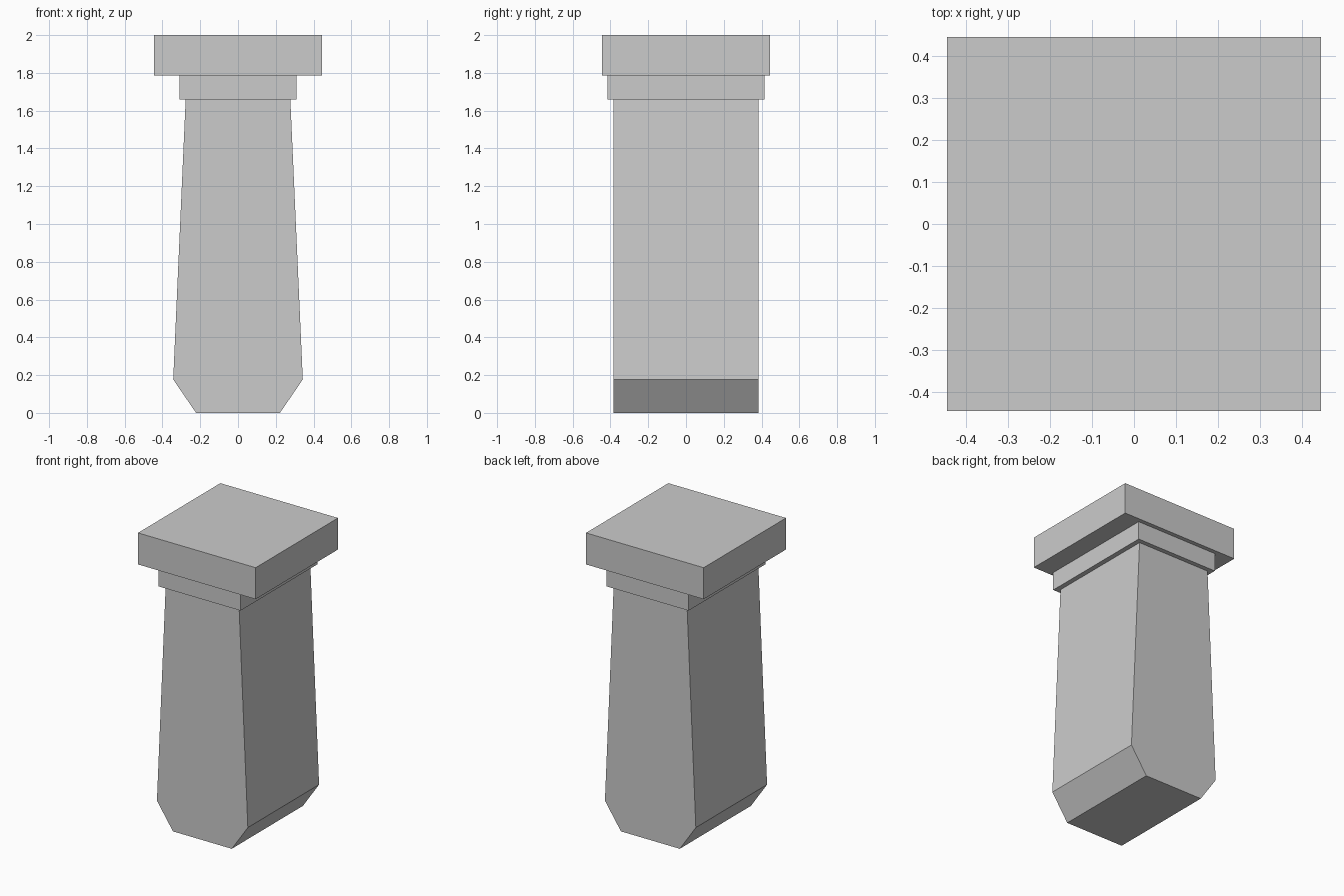
import bpy
import bmesh

default = bpy.data.objects.get("Cube")
if default:
    bpy.data.objects.remove(default, do_unlink=True)

stone = bpy.data.materials.new("grey_stone")
stone.use_nodes = True
colour = (0.6, 0.6, 0.6, 1)
stone.diffuse_color = colour
stone.node_tree.nodes["Principled BSDF"].inputs["Base Color"].default_value = colour


def prism(name, half_profile, half_depth):
    """Mirror a half outline of (x, z) points and extrude it along y."""
    outline = half_profile + [(-x, z) for x, z in reversed(half_profile)]
    bm = bmesh.new()
    front = bm.faces.new([bm.verts.new((x, -half_depth, z)) for x, z in outline])
    result = bmesh.ops.extrude_face_region(bm, geom=[front], use_keep_orig=True)
    moved = [v for v in result["geom"] if isinstance(v, bmesh.types.BMVert)]
    bmesh.ops.translate(bm, verts=moved, vec=(0, 2 * half_depth, 0))
    bmesh.ops.recalc_face_normals(bm, faces=bm.faces)
    mesh = bpy.data.meshes.new(name)
    bm.to_mesh(mesh)
    bm.free()
    mesh.materials.append(stone)
    obj = bpy.data.objects.new(name, mesh)
    bpy.context.collection.objects.link(obj)
    return obj


# Tapered shaft with a chamfered foot
prism("shaft", [(0.222, 0), (0.343, 0.177), (0.277, 1.66)], 0.384)

# Collar under the cap
prism("collar", [(0.31, 1.66), (0.31, 1.785)], 0.415)

# Square cap slab
prism("cap", [(0.444, 1.785), (0.444, 2.0)], 0.444)
